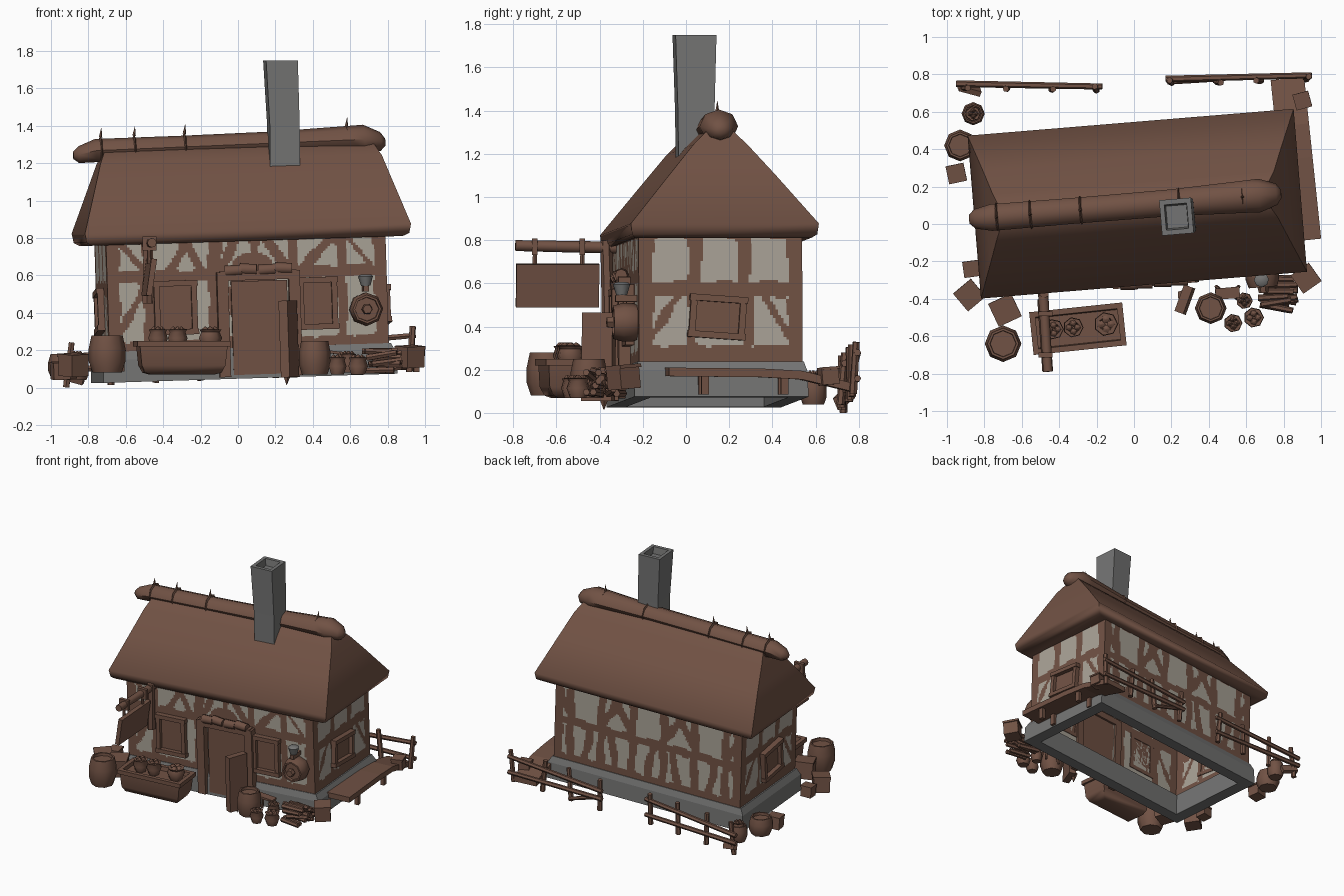
import bpy, bmesh, math, random
from mathutils import Matrix, Vector, Euler

if "Cube" in bpy.data.objects:
    bpy.data.objects.remove(bpy.data.objects["Cube"])

random.seed(4)

def material(name, rgb):
    m = bpy.data.materials.new(name)
    m.diffuse_color = (*rgb, 1)
    m.use_nodes = True
    m.node_tree.nodes["Principled BSDF"].inputs["Base Color"].default_value = m.diffuse_color
    return m

WOOD = material("brown wood", (0.165, 0.084, 0.058))
PLASTER = material("pale plaster", (0.40, 0.365, 0.31))
STONE = material("grey stone", (0.175, 0.175, 0.172))

# The whole cottage leans a little and is turned on its plot
HOUSE = (Matrix.Translation((0.035, 0.10, 0)) @ Matrix.Rotation(math.radians(4.7), 4, 'Z')
         @ Matrix.Rotation(math.radians(-1.8), 4, 'Y'))
WORLD = Matrix.Identity(4)

def finish(name, bm, mats, M=WORLD, smooth=0, recalc=True):
    if recalc:
        bmesh.ops.recalc_face_normals(bm, faces=bm.faces)
    bm.transform(M)
    me = bpy.data.meshes.new(name)
    bm.to_mesh(me)
    bm.free()
    for m in mats:
        me.materials.append(m)
    ob = bpy.data.objects.new(name, me)
    bpy.context.collection.objects.link(ob)
    if smooth:
        bpy.context.view_layer.objects.active = ob
        ob.select_set(True)
        bpy.ops.object.shade_smooth_by_angle(angle=math.radians(smooth))
        ob.select_set(False)
    return ob

def box(name, c, s, rot=(0, 0, 0), mat=WOOD, M=WORLD):
    bm = bmesh.new()
    bmesh.ops.create_cube(bm, size=1)
    bm.transform(Matrix.LocRotScale(Vector(c), Euler([math.radians(a) for a in rot]), Vector(s)))
    return finish(name, bm, [mat], M)

def skin(name, rings, mat=WOOD, M=WORLD, smooth=0, caps=True):
    """Join equal-length rings of points into a surface; without caps it closes into a loop."""
    bm = bmesh.new()
    vs = [[bm.verts.new(p) for p in r] for r in rings]
    n = len(vs[0])
    for a, b in zip(vs, vs[1:] + ([] if caps else vs[:1])):
        for i in range(n):
            bm.faces.new((a[i], a[(i + 1) % n], b[(i + 1) % n], b[i]))
    if caps:
        bm.faces.new(vs[0])
        bm.faces.new(vs[-1])
    return finish(name, bm, [mat], M, smooth)

def rect(z, hx, hy, cx=0, cy=0):
    return [(cx + sx * hx, cy + sy * hy, z) for sx, sy in ((-1, -1), (1, -1), (1, 1), (-1, 1))]

def lathe(name, prof, c=(0, 0, 0), n=8, rot=(0, 0, 0), mat=WOOD, M=WORLD):
    T = Matrix.LocRotScale(Vector(c), Euler([math.radians(a) for a in rot]), None)
    rings = [[(r * math.cos(2 * math.pi * i / n), r * math.sin(2 * math.pi * i / n), z) for i in range(n)]
             for r, z in prof]
    return skin(name, rings, mat, M @ T, 50)

def pole(name, a, b, r, n=6, M=WORLD):
    a, b = Vector(a), Vector(b)
    d = b - a
    rot = [math.degrees(v) for v in d.to_track_quat('Z', 'Y').to_euler()]
    return lathe(name, [(r, 0), (r * 0.9, d.length)], a, n, rot, WOOD, M)

def barrel(name, c, r, h, rot=(0, 0, 0), M=WORLD):
    lathe(name, [(r * .8, 0), (r, h * .3), (r, h * .65), (r * .85, h), (r * .72, h), (r * .7, h - .02)],
          c, 8, rot, WOOD, M)

# Stone footing, a closed ring
skin("stone_footing", [rect(0.05, 0.70, 0.32), rect(0.05, 0.79, 0.405), rect(0.17, 0.785, 0.40),
                       rect(0.215, 0.76, 0.385), rect(0.215, 0.70, 0.32)], STONE, HOUSE, caps=False)

# Timbered walls: fine grids, faces near a timber line become wood
def near(u, v, s):
    a, b, p = Vector(s[:2]), Vector(s[2:4]), Vector((u, v))
    d = b - a
    t = max(0, min(1, (p - a).dot(d) / d.length_squared))
    return (p - a - d * t).length < s[4] / 2 + 0.006 * math.sin(31 * u + 23 * v)

def wall(name, half, off, turn, lines):
    Z0, Z1, step = 0.19, 0.82, 0.0125
    lines = lines + [(-half, 0.23, half, 0.23, .07), (-half, 0.81, half, 0.81, .04),
                     (-half, Z0, -half, Z1, .13), (half, Z0, half, Z1, .13)]
    bm = bmesh.new()
    nu, nv = round(2 * half / step), round((Z1 - Z0) / step)
    g = [[bm.verts.new((-half + 2 * half * i / nu, -off, Z0 + (Z1 - Z0) * j / nv)) for j in range(nv + 1)]
         for i in range(nu + 1)]
    for i in range(nu):
        for j in range(nv):
            f = bm.faces.new((g[i][j], g[i + 1][j], g[i + 1][j + 1], g[i][j + 1]))
            c = f.calc_center_median()
            f.material_index = 0 if any(near(c.x, c.z, s) for s in lines) else 1
    finish(name, bm, [WOOD, PLASTER], HOUSE @ Matrix.Rotation(math.radians(turn), 4, 'Z'), recalc=False)

front = [(-.75, .61, .75, .61, .06), (-.53, .2, -.53, .8, .06), (-.17, .2, -.17, .8, .08), (.25, .2, .25, .8, .05),
         (.51, .2, .51, .8, .05), (-.70, .30, -.54, .56, .04), (-.68, .80, -.54, .64, .04), (-.43, .60, -.31, .80, .05),
         (-.23, .60, -.33, .80, .04), (-.05, .80, -.15, .62, .05), (.04, .62, .04, .80, .05),
         (.11, .80, .23, .62, .05), (.29, .62, .47, .80, .05), (.54, .80, .68, .62, .03), (.03, .2, .03, .60, .25)]
side = [(-.38, .55, .38, .55, .07), (-.12, .5, -.12, .8, .06), (.11, .5, .11, .8, .06), (-.13, .2, -.13, .55, .04),
        (.13, .2, .13, .55, .05), (-.35, .28, -.2, .52, .04), (.35, .28, .2, .52, .04), (-.38, .26, .38, .26, .06)]
back = [(-.75, .52, .75, .52, .06)]
for k in range(6):
    x = -.625 + k * .25
    s = 1 if k % 2 else -1
    back += [(x, .2, x, .8, .065), (x, .56, x + s * .16, .80, .06), (x + .12, .25, x + .12 - s * .05, .52, .06)]
wall("front_wall", 0.75, 0.38, 0, front)
wall("right_wall", 0.38, 0.75, 90, side)
wall("back_wall", 0.75, 0.38, 180, back)
wall("left_wall", 0.38, 0.75, -90, side)

# Thatched hip roof with a thick eave
skin("thatch_roof", [rect(0.79, 0.76, 0.385), rect(0.785, 0.835, 0.41, .005, .005), rect(0.80, 0.865, 0.43, .01, .01),
                     rect(0.85, 0.875, 0.437, .01, .01), rect(1.08, 0.80, 0.245, .01, .005),
                     rect(1.22, 0.755, 0.125, .01), rect(1.30, 0.715, 0.045, .005)], WOOD, HOUSE, 60)

# Ridge roll with rope bands and spikes
R = HOUSE @ Matrix.Translation((0, 0, 1.30)) @ Matrix.Rotation(math.radians(-.6), 4, 'Y')
skin("ridge_roll", [[(x, 1.15 * r * math.cos(k * math.pi / 4), z + r * math.sin(k * math.pi / 4)) for k in range(8)]
                    for x, r, z in ((-.88, .02, -.02), (-.85, .045, -.018), (-.76, .062, 0), (-.3, .06, 0),
                                    (.2, .062, 0), (.6, .075, 0), (.68, .078, 0), (.77, .05, -.015),
                                    (.795, .02, -.02))], WOOD, R, 50)
for x in (-.73, -.55, -.28, .25, .59):
    lathe("ridge_band", [(.068, x - .006), (.078, x), (.068, x + .006)], n=8, rot=(0, 90, 0), M=R)
for x in (-.73, -.55, -.28, .59):
    lathe("ridge_spike", [(.010, 0), (.001, .05)], (x, 0, .07), 5, (0, 8, 0), M=R)

# Chimney, with a shallow flue at the top
skin("chimney", [rect(1.0, .08, .08, .012, 0), rect(1.4, .08, .085, .008, 0), rect(1.75, .085, .095, -.008, 0),
                 rect(1.75, .06, .068, -.008, 0), rect(1.70, .055, .06, -.005, 0)], STONE,
     Matrix.Translation((0.235, 0.04, 0)) @ Matrix.Rotation(math.radians(4.9), 4, 'Z'))

# Windows: pane plate and four frame bars
def window(name, c, w, h, turn, off, tilt=0):
    M = (HOUSE @ Matrix.Rotation(math.radians(turn), 4, 'Z') @ Matrix.Translation((c[0], -off, c[1]))
         @ Matrix.Rotation(math.radians(tilt), 4, 'Y'))
    box(name + "_pane", (0, -.004, 0), (w, .008, h), M=M)
    for s in (-1, 1):
        box(name + "_jamb", (s * w / 2, -.015, 0), (.03, .04, h + .03), M=M)
        box(name + "_rail", (0, -.018, s * h / 2), (w + .04, .045, .03), M=M)

window("front_left_window", (-.388, .44), .20, .26, 0, .38)
window("front_right_window", (.375, .44), .18, .25, 0, .38)
window("right_window", (-.015, .42), .23, .17, 90, .75, 4)
window("left_window", (.02, .43), .22, .20, -90, .75, -6)

# Door with frame and thatch rolls on the lintel
box("door", (.062, -.39, .32), (.30, .03, .50), M=HOUSE)
for x in (-.135, .25):
    box("door_post", (x, -.40, .34), (.06, .07, .56), M=HOUSE)
box("door_lintel", (.058, -.40, .60), (.41, .07, .05), M=HOUSE)
for i, x in enumerate((-.12, -.04, .06, .15)):
    pole("lintel_roll", (x, -.41, .625 + .01 * (i % 2)), (x + .09, -.42, .63), .032, 8, M=HOUSE)
box("leaning_plank", (.272, -.405, .26), (.05, .15, .41), (0, -2, -20))
lathe("plank_foot", [(.002, 0), (.03, .07)], (.26, -.38, .015), 5)

# Wall keg with a metal cup
barrel("wall_keg", (.63, -.36, .40), .09, .13, (90, 0, 0), HOUSE)
lathe("wall_keg_tap", [(.03, 0), (.025, .03)], (.63, -.49, .40), 6, (90, 0, 0), WOOD, HOUSE)
box("cup_bracket", (.63, -.43, .51), (.03, .10, .03), M=HOUSE)
lathe("metal_cup", [(.025, 0), (.04, .05), (.03, .06)], (.63, -.45, .525), 8, (0, 0, 0), STONE, HOUSE)

# Hanging sign
pole("sign_arm", (-.49, -.30, .765), (-.46, -.79, .775), .028, 8)
pole("sign_strut", (-.485, -.36, .45), (-.48, -.37, .80), .03)
for y in (-.70, -.48):
    pole("sign_strap", (-.475, y, .66), (-.475, y, .80), .012)
    box("sign_band", (-.472, y, .77), (.075, .025, .075))
box("sign_board", (-.475, -.595, .59), (.03, .385, .20), (0, 8, 4))

# Planter trough with three pots
T = Matrix.Translation((-.30, -.56, 0)) @ Matrix.Rotation(math.radians(6), 4, 'Z')
skin("planter", [rect(.07, .17, .05), rect(.08, .205, .075), rect(.12, .225, .095), rect(.22, .235, .10),
                 rect(.22, .25, .115), rect(.25, .25, .115), rect(.25, .22, .085), rect(.22, .22, .08)], WOOD, T, 50)
def pot(c, r, h):
    lathe("pot", [(r * .7, 0), (r, h * .5), (r * .8, h * .85), (r * .95, h), (r * .6, h), (r * .5, h * .85)], c, 7)
    for k in range(4):
        a = k * 1.6
        lathe("pot_filling", [(.004, 0), (r * .35, .012), (.004, .026)],
              (c[0] + r * .4 * math.cos(a), c[1] + r * .4 * math.sin(a), c[2] + h - .01), 5)
for x, r in ((-.43, .055), (-.325, .055), (-.15, .065)):
    pot((x, -.55 + .1 * (x + .3), .22), r, .09)

# Barrels, pots and crates around the house
barrel("front_left_barrel", (-.70, -.64, .08), .098, .20)
barrel("front_right_barrel", (.41, -.45, .07), .085, .18)
barrel("back_left_barrel", (-.86, .59, .04), .062, .12)
for c, r, h in (((.53, -.53, .07), .05, .09), ((.64, -.50, .07), .055, .09), ((.59, -.41, .08), .045, .10),
                ((-.86, .59, .13), .04, .05)):
    pot(c, r, h)
for c, s, a in (((-.88, -.38, .12), .115, 40), ((-.87, -.24, .11), .08, 8), ((-.69, -.46, .15), .125, 25),
                ((.92, -.29, .165), .11, 35), ((-.95, .27, .09), .09, 12), ((.90, .66, .17), .08, 15)):
    box("crate", c, (s, s, s), (4, -3, a))
    box("crate_lid", (c[0], c[1], c[2] + s * .45), (s * 1.08, s * 1.08, s * .15), (4, -3, a))
barrel("left_tub", (-.93, .42, .05), .085, .13)

# Firewood pile and a small stool
for i in range(18):
    x, y, z = .66 + random.random() * .06, -.43 + (i % 5) * .035, .09 + (i // 5) * .035
    pole("log", (x, y, z), (x + .16, y + random.uniform(-.04, .04), z + random.uniform(-.01, .03)), .018)
box("stool_seat", (.50, -.37, .19), (.13, .06, .015), (0, 6, 5))
for sx in (-1, 1):
    for sy in (-1, 1):
        pole("stool_leg", (.50 + sx * .06, -.37 + sy * .035, .08), (.50 + sx * .04, -.37 + sy * .02, .19), .01)

# Bench along the right side, sagging at the back
B = Matrix.Translation((.865, .35, 0)) @ Matrix.Rotation(math.radians(6), 4, 'Z')
skin("bench_seat", [[(-.09, y, z - .02), (.09, y, z - .02), (.09, y, z + .02), (-.09, y, z + .02)]
                    for y, z in ((-.44, .19), (0, .185), (.18, .175), (.43, .115))], WOOD, B)
for y in (-.27, .10):
    for x in (-.06, .06):
        box("bench_leg", (x, y, .13), (.03, .035, .09), M=B)

# Two broken fences behind the house
def fence(x0, x1, y0, y1, z0, z1):
    n = 4
    for i in range(n):
        t = .04 + .92 * i / (n - 1)
        x, y, z = x0 + (x1 - x0) * t, y0 + (y1 - y0) * t, z0 + (z1 - z0) * t
        pole("fence_post", (x, y - .01, z), (x + random.uniform(-.03, .03), y + random.uniform(-.02, .02), z + .24), .019)
    for h, d in ((.08, .02), (.18, -.02)):
        pole("fence_rail", (x0, y0 + .01, z0 + h + d), (x1, y1 + .01, z1 + h - d * .5), .018)

fence(-.95, -.17, .74, .725, 0.0, .04)
fence(.17, .95, .765, .785, .05, .09)
pole("broken_rail", (.18, .76, .16), (.45, .775, .08), .015)
box("broken_board", (-.88, .72, .06), (.12, .03, .06), (20, 15, -15))
